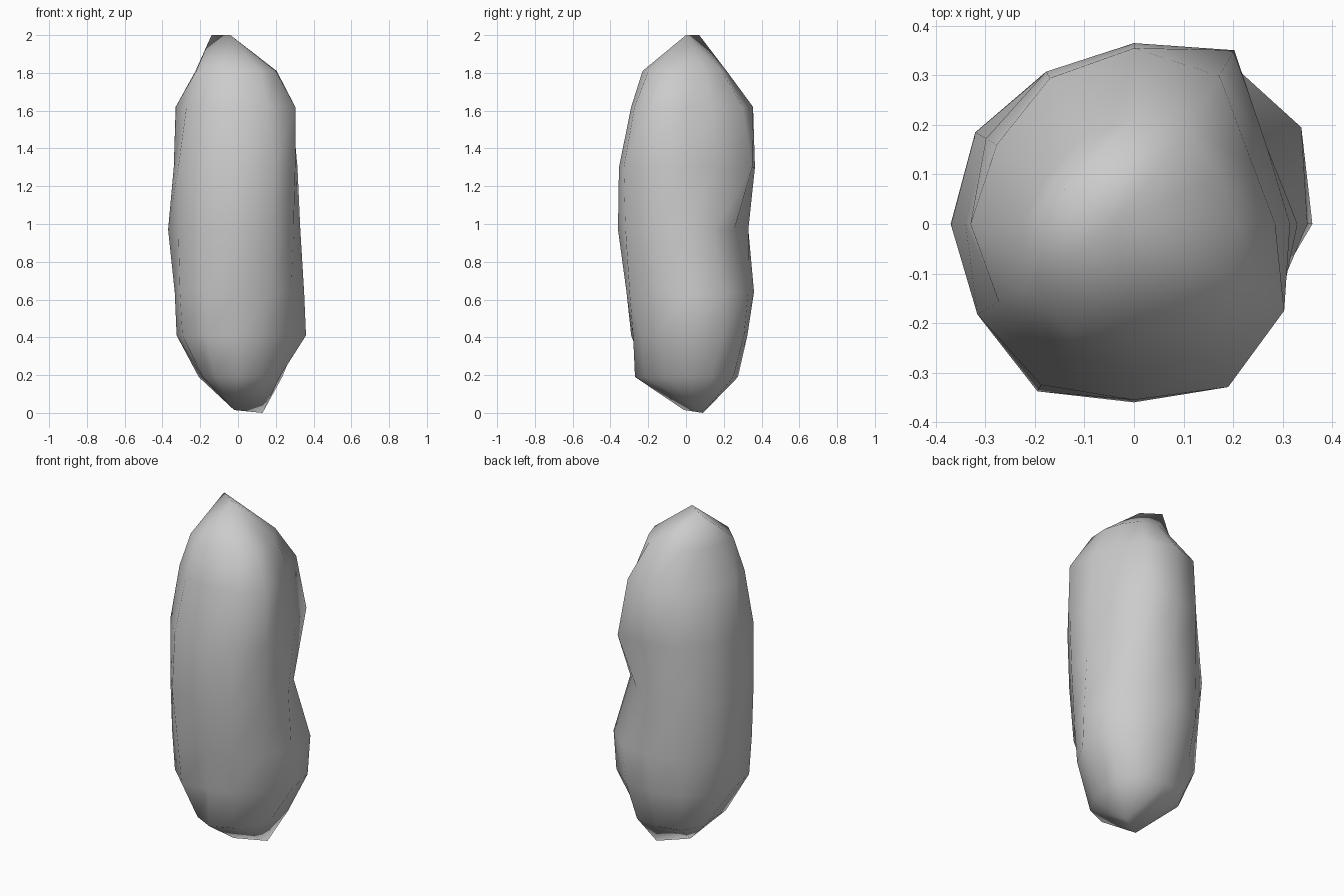
import bpy, bmesh
from math import cos, sin, tau

if "Cube" in bpy.data.objects:
    bpy.data.objects.remove(bpy.data.objects["Cube"])

SIDES = 12
# Height, then radius every 30 degrees starting at +x (counter-clockwise)
RINGS = [
    (0.19, [.22, .27, .29, .275, .28, .24, .19, .215, .24, .27, .25, .22]),
    (0.41, [.36, .375, .355, .325, .315, .33, .325, .34, .335, .28, .275, .31]),
    (0.64, [.35, .39, .38, .36, .35, .345, .335, .355, .355, .315, .345, .325]),
    (0.97, [.33, .30, .295, .33, .355, .37, .37, .365, .39, .36, .37, .34]),
    (1.30, [.315, .31, .405, .365, .355, .345, .34, .365, .375, .355, .38, .35]),
    (1.62, [.285, .27, .345, .355, .34, .32, .33, .315, .31, .29, .315, .35]),
    (1.81, [.205, .20, .22, .215, .20, .20, .225, .255, .25, .23, .23, .23]),
]
# Short ridges that close each end
BOTTOM = [(.13, .09, 0), (-.02, -.01, .015)]
TOP = [(-.04, 0, 2), (-.14, .07, 2)]


def close_end(bm, ring, ridge):
    """Fan the ring to the nearer end of a two-point ridge."""
    ends = [bm.verts.new(p) for p in ridge]
    mid = (ends[0].co + ends[1].co) / 2
    axis = ends[0].co - ends[1].co
    pick = [ends[0] if (v.co - mid).dot(axis) > 0 else ends[1] for v in ring]
    for i in range(SIDES):
        j = (i + 1) % SIDES
        bm.faces.new([ring[i], ring[j], pick[j]])
        if pick[i] is not pick[j]:
            bm.faces.new([ring[i], pick[j], pick[i]])


# Upright faceted boulder, lofted through irregular rings
bm = bmesh.new()
loops = [[bm.verts.new((r * cos(tau * i / SIDES), r * sin(tau * i / SIDES), z))
          for i, r in enumerate(radii)] for z, radii in RINGS]
for low, high in zip(loops, loops[1:]):
    for i in range(SIDES):
        j = (i + 1) % SIDES
        bm.faces.new([low[i], low[j], high[j], high[i]])
close_end(bm, loops[0], BOTTOM)
close_end(bm, loops[-1], TOP)
bmesh.ops.recalc_face_normals(bm, faces=bm.faces)
for f in bm.faces:
    f.smooth = True

mesh = bpy.data.meshes.new("standing_rock")
bm.to_mesh(mesh)
bm.free()
bpy.context.collection.objects.link(bpy.data.objects.new("standing_rock", mesh))
